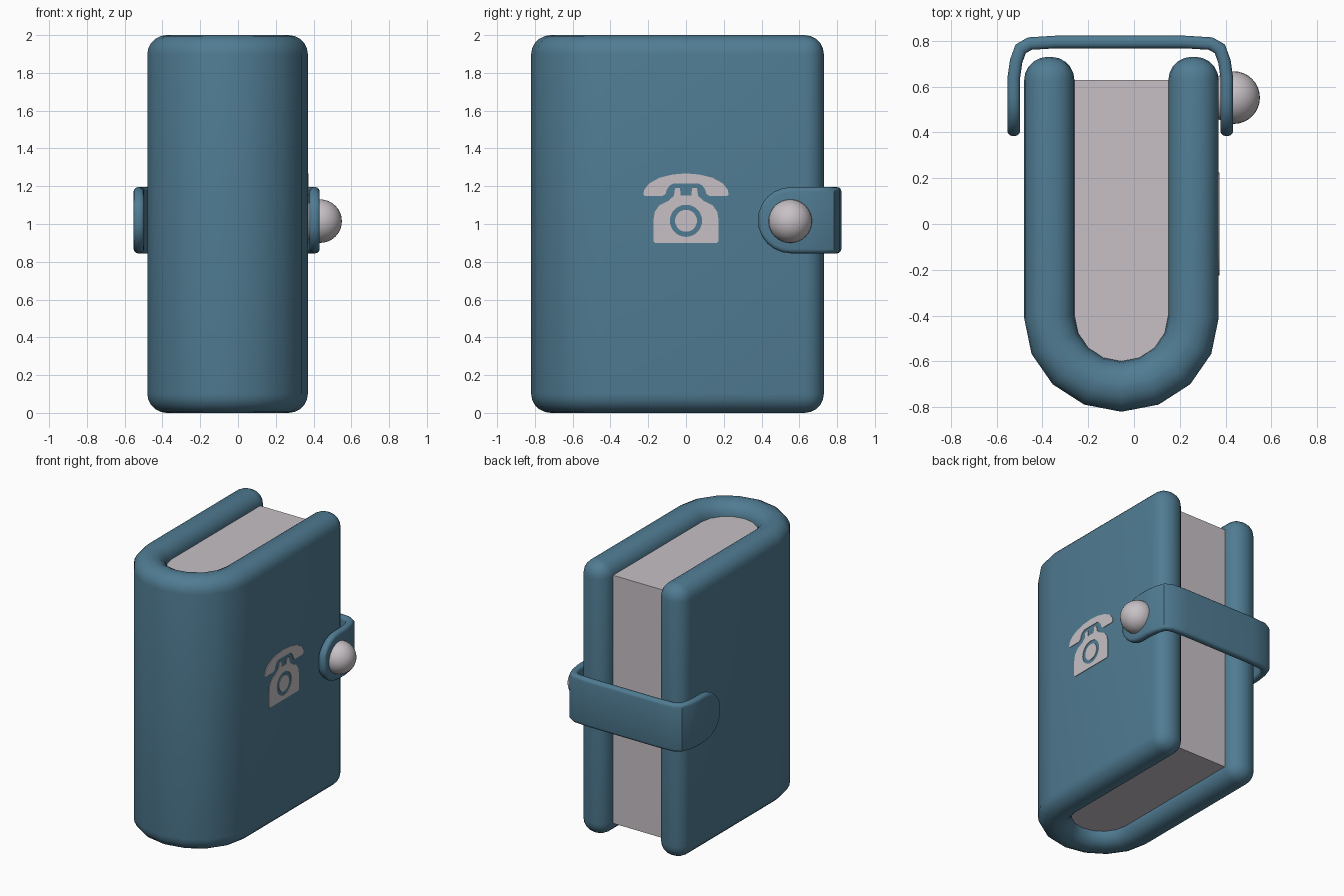
import bpy, bmesh
from math import sin, cos, pi, radians

if "Cube" in bpy.data.objects:
    bpy.data.objects.remove(bpy.data.objects["Cube"])

CX = -0.055  # centre of the book body across x


def material(name, rgb):
    m = bpy.data.materials.new(name)
    m.diffuse_color = (*rgb, 1)
    m.use_nodes = True
    m.node_tree.nodes["Principled BSDF"].inputs["Base Color"].default_value = m.diffuse_color
    return m


TEAL = material("teal", (0.08, 0.20, 0.29))
PALE = material("pale", (0.57, 0.53, 0.56))


def finish(ob, mat):
    """Bake modifiers, shade and colour."""
    bpy.ops.object.select_all(action='DESELECT')
    ob.select_set(True)
    bpy.context.view_layer.objects.active = ob
    bpy.ops.object.convert(target='MESH')
    bpy.ops.object.shade_smooth_by_angle(angle=radians(35))
    ob.data.materials.clear()
    ob.data.materials.append(mat)


def add_object(name, data):
    ob = bpy.data.objects.new(name, data)
    bpy.context.collection.objects.link(ob)
    return ob


def bevel(ob, width, segments):
    b = ob.modifiers.new("round", 'BEVEL')
    b.width, b.segments = width, segments
    b.limit_method, b.angle_limit = 'ANGLE', radians(50)
    b.use_clamp_overlap = False


def prism(name, outline, z0, z1):
    bm = bmesh.new()
    face = bm.faces.new([bm.verts.new((x, y, z0)) for x, y in outline])
    top = bmesh.ops.extrude_face_region(bm, geom=[face])
    verts = [v for v in top["geom"] if isinstance(v, bmesh.types.BMVert)]
    bmesh.ops.translate(bm, verts=verts, vec=(0, 0, z1 - z0))
    bmesh.ops.recalc_face_normals(bm, faces=bm.faces)
    me = bpy.data.meshes.new(name)
    bm.to_mesh(me)
    bm.free()
    return add_object(name, me)


def u_line(rx, ry, cy, y_end):
    """U-shaped line from the right end round the spine to the left end."""
    arc = [(CX + rx * cos(pi * i / 8), cy - ry * sin(pi * i / 8)) for i in range(9)]
    return [(CX + rx, y_end)] + arc + [(CX - rx, y_end)]


# Cover: thick U with fully rounded rims
outer = u_line(0.425, 0.41, -0.41, 0.73)
inner = u_line(0.205, 0.20, -0.40, 0.73)
cover = prism("cover", outer + inner[::-1], 0, 2)
bevel(cover, 0.102, 5)
finish(cover, TEAL)

# Page block filling the cover
pages = prism("pages", u_line(0.205, 0.20, -0.40, 0.63), 0.09, 1.91)
finish(pages, PALE)

# Strap: a bent strip with round ends, given thickness and soft edges
R, SZ = 0.175, 1.02
half = [(0.405, 0.555 - R * cos(radians(a)), R * sin(radians(a)))
        for a in (13, 30, 45, 60, 75, 90)]
half += [(0.405, 0.64, R), (0.395, 0.71, R), (0.375, 0.765, R),
         (0.335, 0.788, R), (0.22, 0.795, R)]
stations = half + [(2 * -0.06 - x, y, h) for x, y, h in reversed(half)]
bm = bmesh.new()
rows = [(bm.verts.new((x, y, SZ - h)), bm.verts.new((x, y, SZ + h))) for x, y, h in stations]
for a, b in zip(rows, rows[1:]):
    bm.faces.new((a[0], b[0], b[1], a[1]))
me = bpy.data.meshes.new("strap")
bm.to_mesh(me)
bm.free()
strap = add_object("strap", me)
s = strap.modifiers.new("thickness", 'SOLIDIFY')
s.thickness, s.offset, s.use_even_offset = 0.055, 0, True
bevel(strap, 0.022, 3)
finish(strap, TEAL)

# Round stud on the strap
bpy.ops.mesh.primitive_uv_sphere_add(segments=32, ring_count=16, radius=0.115,
                                     location=(0.435, 0.552, 1.015))
stud = bpy.context.object
stud.name = "stud"
finish(stud, PALE)

# Telephone pictogram: half outlines (y, z) mirrored, plus dial circles
handset = [(0, 1.268), (0.07, 1.262), (0.14, 1.245), (0.195, 1.215), (0.222, 1.18),
           (0.225, 1.155), (0.215, 1.147), (0.125, 1.147), (0.108, 1.16),
           (0.10, 1.185), (0.085, 1.205), (0.065, 1.215), (0, 1.215)]
body = [(0, 1.15), (0.028, 1.15), (0.032, 1.19), (0.058, 1.19), (0.064, 1.15),
        (0.09, 1.125), (0.14, 1.10), (0.165, 1.065), (0.173, 1.02),
        (0.173, 0.91), (0.163, 0.90), (0, 0.90)]


def mirrored(pts):
    return pts + [(-y, z) for y, z in pts[-2:0:-1]]


def circle(r):
    return [(r * cos(pi * i / 16), 1.017 + r * sin(pi * i / 16)) for i in range(32)]


cu = bpy.data.curves.new("telephone_emblem", 'CURVE')
cu.dimensions, cu.fill_mode, cu.extrude = '2D', 'BOTH', 0.003
for pts in (mirrored(handset), mirrored(body), circle(0.085), circle(0.058)):
    sp = cu.splines.new('POLY')
    sp.points.add(len(pts) - 1)
    for p, (u, v) in zip(sp.points, pts):
        p.co = (u, v, 0, 1)
    sp.use_cyclic_u = True
emblem = add_object("telephone_emblem", cu)
emblem.rotation_euler = (pi / 2, 0, pi / 2)
emblem.location.x = 0.371
finish(emblem, PALE)
